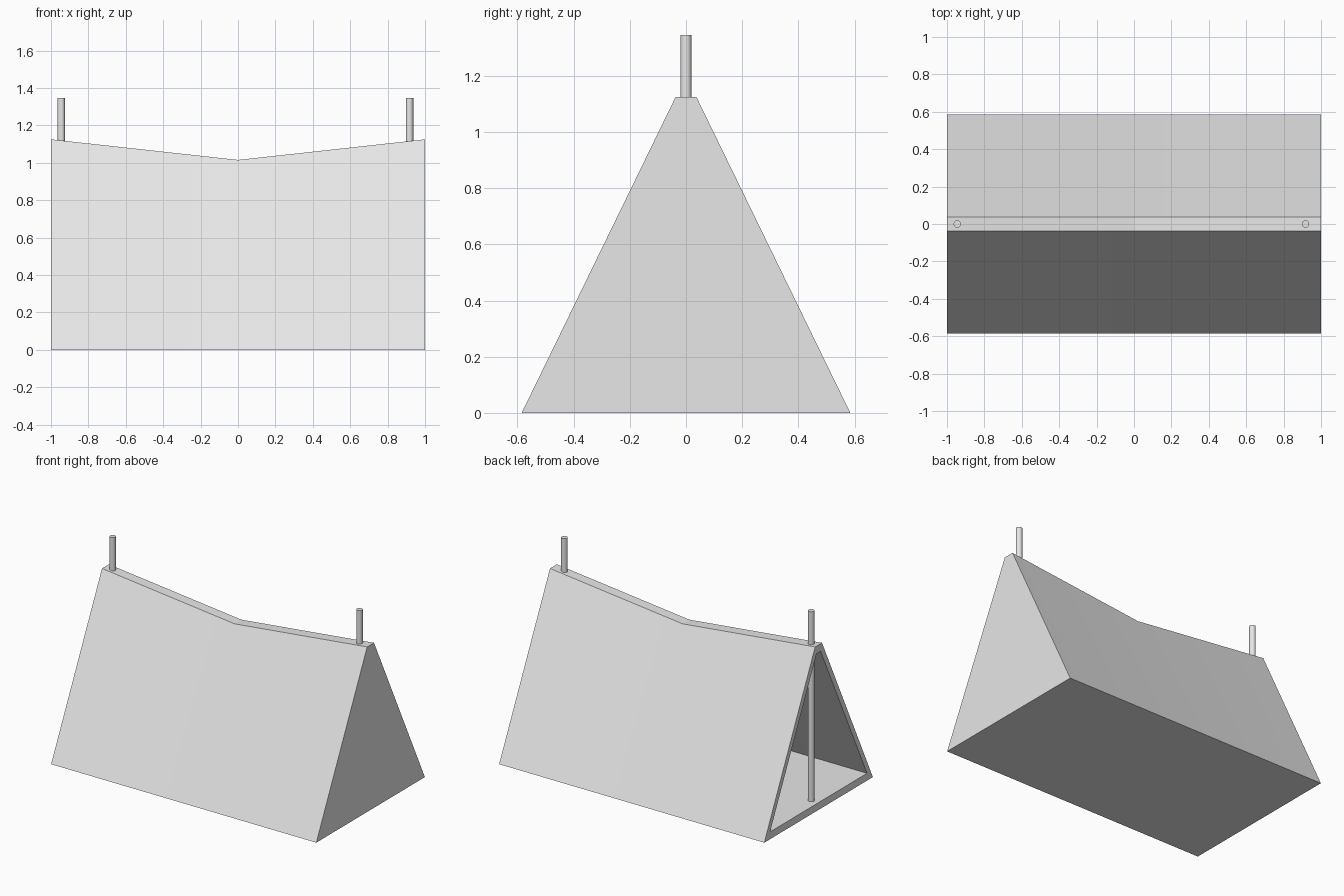
import bpy, bmesh, math

cube = bpy.data.objects.get("Cube")
if cube:
    bpy.data.objects.remove(cube, do_unlink=True)

END_H, SAG_H = 1.125, 1.015     # ridge height at the ends and at the sag
BASE, RIDGE = 0.585, 0.037      # half widths at ground and ridge

grey = bpy.data.materials.new("light_grey")
grey.use_nodes = True
colour = (0.8, 0.8, 0.8, 1)
grey.diffuse_color = colour
grey.node_tree.nodes["Principled BSDF"].inputs["Base Color"].default_value = colour


def finish(name, bm, angle):
    bmesh.ops.recalc_face_normals(bm, faces=bm.faces)
    mesh = bpy.data.meshes.new(name)
    bm.to_mesh(mesh)
    bm.free()
    mesh.materials.append(grey)
    obj = bpy.data.objects.new(name, mesh)
    bpy.context.collection.objects.link(obj)
    bpy.ops.object.select_all(action='DESELECT')
    obj.select_set(True)
    bpy.context.view_layer.objects.active = obj
    bpy.ops.object.shade_smooth_by_angle(angle=math.radians(angle))
    return obj


def section(bm, x, base, ridge, floor, top):
    """Trapezoid cross-section of the tent at x."""
    return [bm.verts.new((x, y, z)) for y, z in
            ((-base, floor), (base, floor), (ridge, top), (-ridge, top))]


def bridge(bm, a, b):
    for i in range(4):
        j = (i + 1) % 4
        bm.faces.new((a[i], a[j], b[j], b[i]))


# Tent: outer shell and hollow inside, open at one end
bm = bmesh.new()
outer = [section(bm, x, BASE, RIDGE, 0, h)
         for x, h in ((-1, END_H), (0, SAG_H), (1, END_H))]
inner = [section(bm, x, 0.522, 0.022, 0.05, h - 0.053)
         for x, h in ((-1, END_H), (0, SAG_H), (0.96, END_H))]
for shell in (outer, inner):
    bridge(bm, shell[0], shell[1])
    bridge(bm, shell[1], shell[2])
    bm.faces.new(shell[2])
bridge(bm, outer[0], inner[0])    # rim of the opening
finish("tent", bm, 5)

# Poles: from the floor up through the ridge
FOOT, TIP = 0.045, 1.345
for name, x in (("entrance_pole", -0.945), ("rear_pole", 0.917)):
    bm = bmesh.new()
    bmesh.ops.create_cone(bm, cap_ends=True, segments=16, radius1=0.02,
                          radius2=0.02, depth=TIP - FOOT)
    bmesh.ops.translate(bm, verts=bm.verts, vec=(x, 0, (FOOT + TIP) / 2))
    finish(name, bm, 30)
